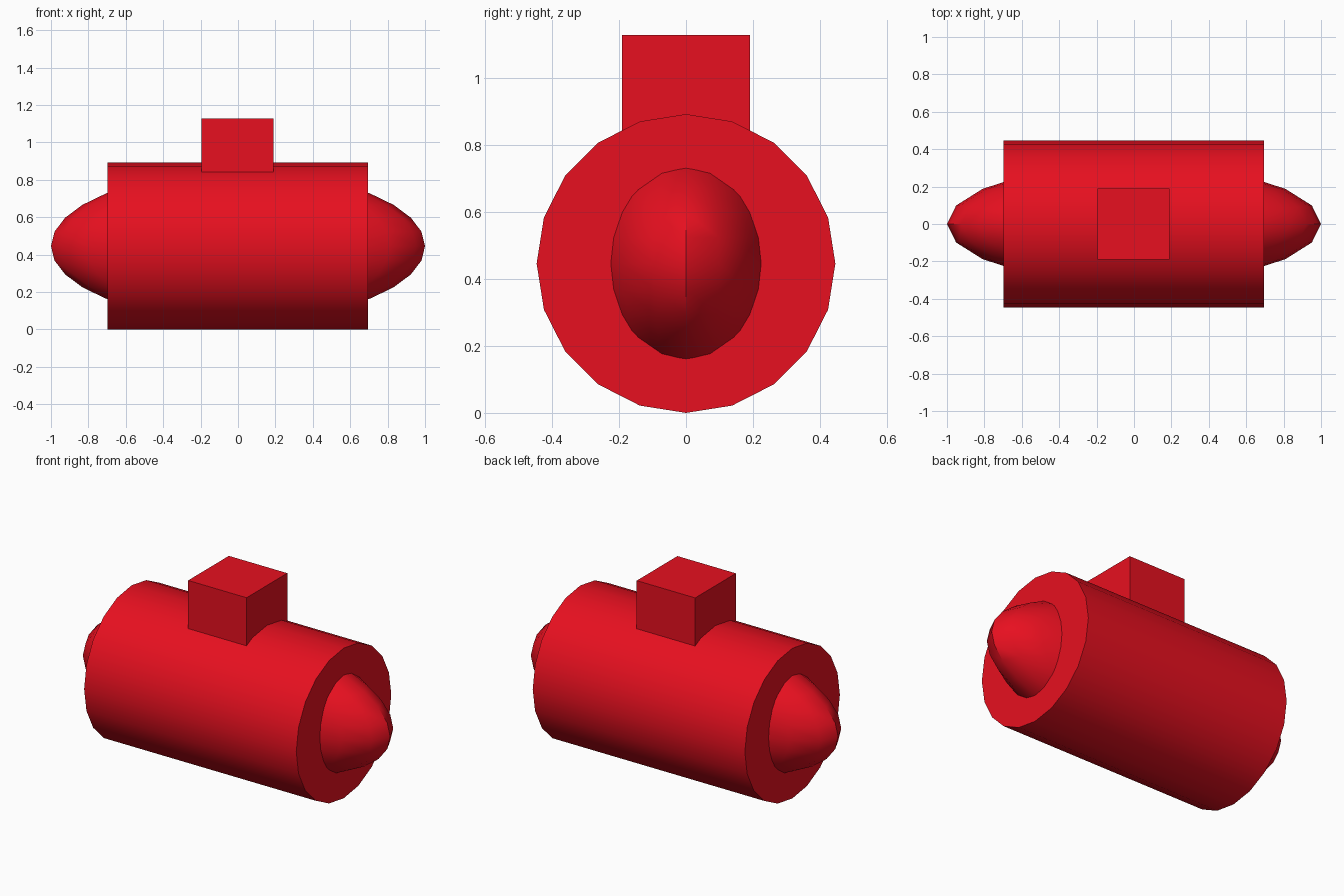
import bpy, math
from math import radians

if "Cube" in bpy.data.objects:
    bpy.data.objects.remove(bpy.data.objects["Cube"])

CENTRE_Z = 0.446

red = bpy.data.materials.new("red")
red.diffuse_color = (0.8, 0.005, 0.014, 1)
red.use_nodes = True
red.node_tree.nodes["Principled BSDF"].inputs["Base Color"].default_value = red.diffuse_color


def finish(name, scale=(1, 1, 1), smooth=False):
    ob = bpy.context.object
    ob.name = name
    ob.scale = scale
    ob.data.materials.append(red)
    bpy.ops.object.transform_apply(location=False, rotation=True, scale=True)
    if smooth:
        bpy.ops.object.shade_smooth_by_angle(angle=radians(35))
    return ob


# Main drum lying along x, 20 sides with a corner at the top
bpy.ops.mesh.primitive_cylinder_add(vertices=20, radius=0.446, depth=1.394,
                                    location=(-0.002, 0, CENTRE_Z),
                                    rotation=(0, radians(90), 0))
finish("hull_drum", smooth=True)

# Long ellipsoid running through the drum, forming both rounded ends
bpy.ops.mesh.primitive_uv_sphere_add(segments=20, ring_count=16, radius=1,
                                     location=(0, 0, CENTRE_Z))
finish("end_noses", scale=(1, 0.32, 0.397), smooth=True)

# Square tower sunk into the top
bpy.ops.mesh.primitive_cube_add(size=1, location=(-0.002, 0, 0.937))
finish("tower", scale=(0.384, 0.382, 0.384))
